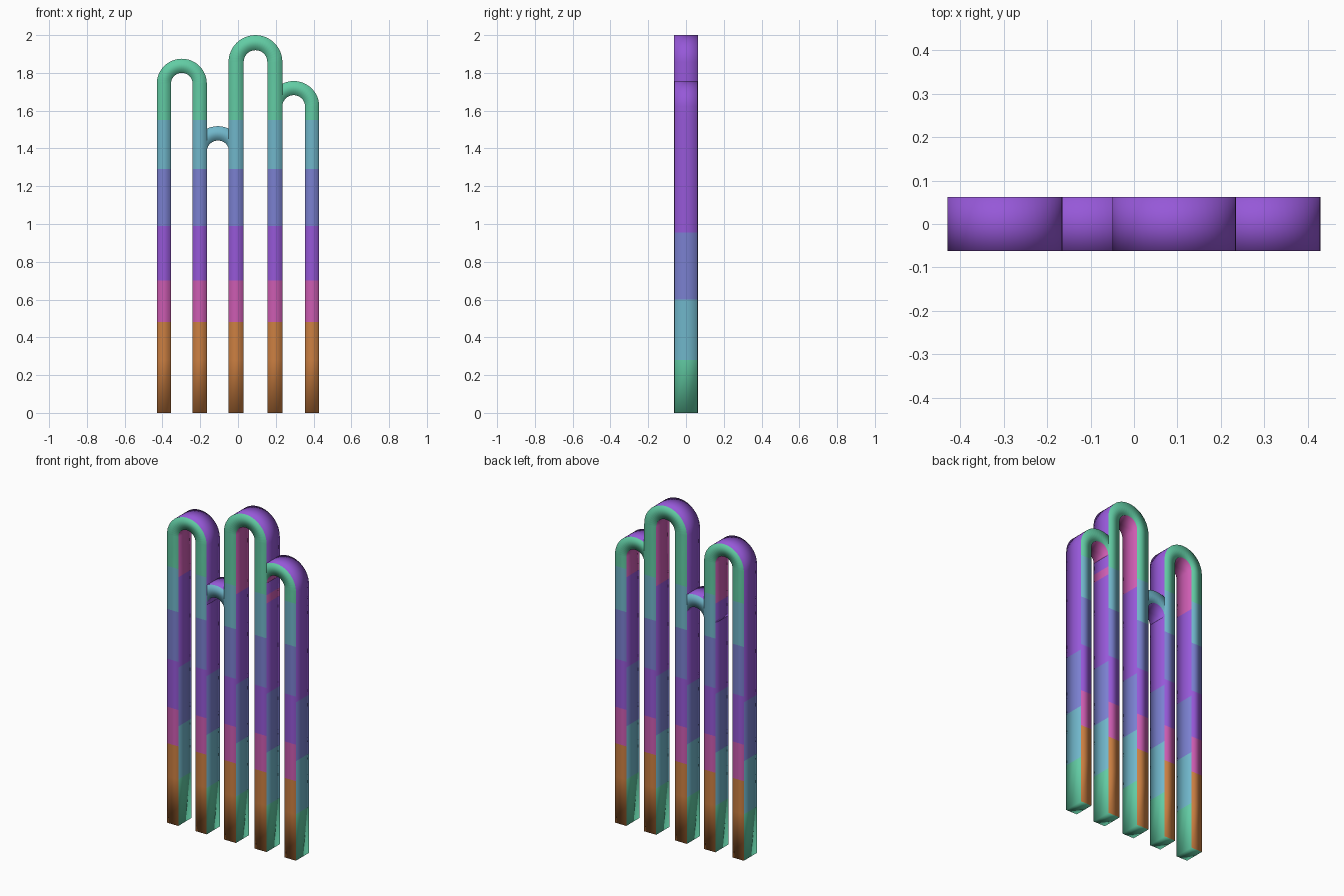
import bpy, bmesh, math

if "Cube" in bpy.data.objects:
    bpy.data.objects.remove(bpy.data.objects["Cube"])

# Colour palette (linear values)
def lin(c):
    return tuple((v / 255 / 12.92) if v < 10 else ((v / 255 + 0.055) / 1.055) ** 2.4 for v in c) + (1,)

PALETTE = [("orange", (205, 128, 66)), ("pink", (205, 92, 178)), ("purple", (150, 88, 216)),
           ("periwinkle", (122, 128, 208)), ("sky_blue", (112, 182, 202)), ("mint", (98, 204, 164))]
mats = []
for name, rgb in PALETTE:
    m = bpy.data.materials.new(name)
    m.diffuse_color = lin(rgb)
    m.use_nodes = True
    m.node_tree.nodes["Principled BSDF"].inputs["Base Color"].default_value = m.diffuse_color
    mats.append(m)
ORANGE, PINK, PURPLE, PERI, SKY, MINT = range(6)

# Colour bands: (upper height, colour)
FRONT = [(0.48, ORANGE), (0.70, PINK), (0.99, PURPLE), (1.29, PERI), (1.55, SKY), (9, MINT)]
SIDE = [(0.28, MINT), (0.60, SKY), (0.955, PERI), (9, PURPLE)]
PINK_FROM = 1.5
CUTS = sorted([0, PINK_FROM] + [z for z, _ in FRONT + SIDE if z < 9])

# Arches: name, centre x, centre z, inner radius, outer radius, left leg, right leg, half depth
ARCHES = [("left_arch", -0.2975, 1.7425, 0.0575, 0.1325, True, True, 0.0625),
          ("tall_arch", 0.0925, 1.8575, 0.0625, 0.1425, True, True, 0.0625),
          ("right_arch", 0.295, 1.622, 0.060, 0.135, False, True, 0.062),
          ("small_bridge", -0.106, 1.383, 0.059, 0.135, False, False, 0.062)]
STEPS = 24

def band(z, bands):
    return next(c for top, c in bands if z < top)

def under_arch(x, z):
    for _, cx, cz, r, *_rest in ARCHES:
        if abs(x - cx) < r + 0.004 and (z < cz or math.hypot(x - cx, z - cz) < r + 0.004):
            return True
    return False

def pick_colour(f):
    c = f.calc_center_median()
    if abs(f.normal.y) > 0.5:
        return band(c.z, FRONT)
    if c.z > PINK_FROM and under_arch(c.x, c.z):
        return PINK
    return band(c.z, SIDE)

def build_arch(name, cx, cz, r, R, left, right, d):
    # path stations: centre height and outward direction
    path = [(z, -1, 0) for z in CUTS] if left else []
    for i in range(STEPS + 1):
        a = math.pi * (1 - i / STEPS)
        path.append((cz, math.cos(a), math.sin(a)))
    if right:
        path += [(z, 1, 0) for z in reversed(CUTS)]
    # rectangular section, with a middle line on the inner and outer sides
    section = [(r, -d), (r, 0), (r, d), (R, d), (R, 0), (R, -d)]
    bm = bmesh.new()
    rings = [[bm.verts.new((cx + u * s, y, z + w * s)) for s, y in section] for z, u, w in path]
    n = len(section)
    for a, b in zip(rings, rings[1:]):
        for i in range(n):
            j = (i + 1) % n
            bm.faces.new((a[i], a[j], b[j], b[i]))
    bm.faces.new(rings[0])
    bm.faces.new(rings[-1])
    bmesh.ops.recalc_face_normals(bm, faces=bm.faces[:])
    for f in bm.faces:
        f.smooth = True
        f.material_index = pick_colour(f)
    me = bpy.data.meshes.new(name)
    bm.to_mesh(me)
    bm.free()
    for m in mats:
        me.materials.append(m)
    bpy.context.collection.objects.link(bpy.data.objects.new(name, me))

for arch in ARCHES:
    build_arch(*arch)
